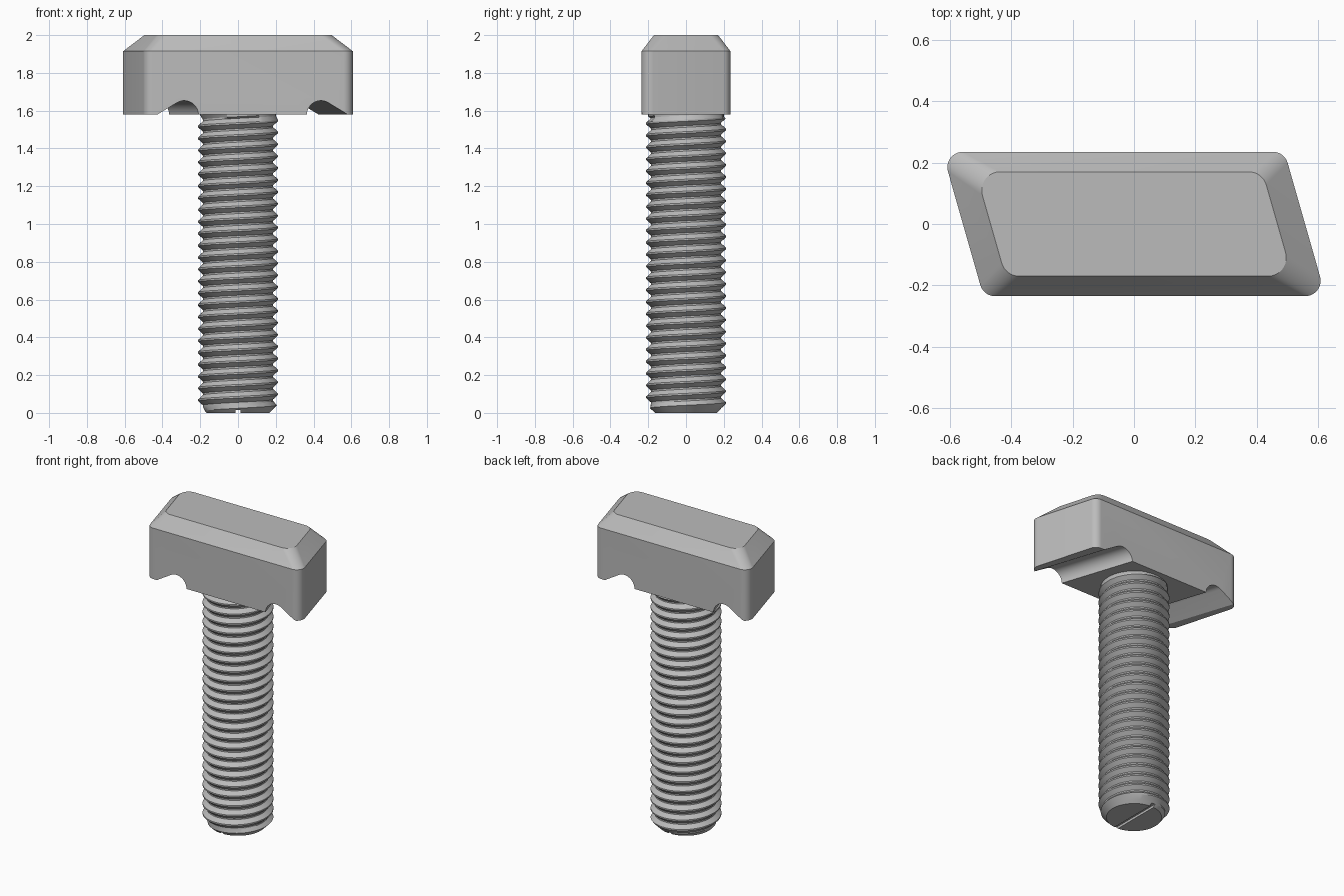
import bpy, bmesh
from math import sin, cos, pi, radians, atan, sqrt

if "Cube" in bpy.data.objects:
    bpy.data.objects.remove(bpy.data.objects["Cube"])

steel = bpy.data.materials.new("grey steel")
steel.use_nodes = True
GREY = (0.5, 0.5, 0.5, 1)
steel.diffuse_color = GREY
steel.node_tree.nodes["Principled BSDF"].inputs["Base Color"].default_value = GREY

SLANT = 0.285          # sideways lean of the head's short edges
HEAD_Z = 1.58          # underside of the head
PITCH = 0.063


def make_object(name, bm):
    bmesh.ops.remove_doubles(bm, verts=bm.verts, dist=1e-5)
    bmesh.ops.recalc_face_normals(bm, faces=bm.faces)
    mesh = bpy.data.meshes.new(name)
    bm.to_mesh(mesh)
    bm.free()
    mesh.materials.append(steel)
    obj = bpy.data.objects.new(name, mesh)
    bpy.context.collection.objects.link(obj)
    return obj


def loft(name, rings):
    """Skin closed rings of points and cap both ends."""
    bm = bmesh.new()
    loops = [[bm.verts.new(p) for p in ring] for ring in rings]
    n = len(loops[0])
    for low, high in zip(loops, loops[1:]):
        for i in range(n):
            j = (i + 1) % n
            bm.faces.new((low[i], low[j], high[j], high[i]))
    bm.faces.new(loops[0][::-1])
    bm.faces.new(loops[-1])
    return make_object(name, bm)


def cut(obj, cutter):
    cutter.hide_render = True
    cutter.hide_viewport = True
    mod = obj.modifiers.new("cut", 'BOOLEAN')
    mod.object = cutter
    mod.solver = 'EXACT'


def finish(obj, angle):
    """Apply the cuts, drop the cutters and smooth the rounded faces."""
    bpy.ops.object.select_all(action='DESELECT')
    bpy.context.view_layer.objects.active = obj
    obj.select_set(True)
    for mod in list(obj.modifiers):
        cutter = mod.object
        bpy.ops.object.modifier_apply(modifier=mod.name)
        bpy.data.objects.remove(cutter)
    bpy.ops.object.shade_smooth_by_angle(angle=radians(angle))


def outline(half_x, half_y, r, z, steps=10):
    """Parallelogram with rounded corners."""
    lean = atan(SLANT)
    cx, cy = half_x - r * sqrt(1 + SLANT ** 2), half_y - r
    corners = [(1, 1, lean, pi / 2), (-1, 1, pi / 2, pi + lean),
               (-1, -1, pi + lean, 1.5 * pi), (1, -1, 1.5 * pi, 2 * pi + lean)]
    points = []
    for sx, sy, a0, a1 in corners:
        for k in range(steps + 1):
            a = a0 + (a1 - a0) * k / steps
            points.append((sx * cx - SLANT * sy * cy + r * cos(a),
                           sy * cy + r * sin(a), z))
    return points


# Head: slanted block with a chamfered top
head = loft("head", [outline(0.557, 0.235, 0.05, HEAD_Z),
                     outline(0.557, 0.235, 0.05, 1.915),
                     outline(0.467, 0.17, 0.06, 2.0)])

# Relief grooves under the head: round inner wall, sloping outer wall
R = 0.075
profile = [(-R, -0.1)]
for k in range(15):
    a = radians(180 - 122 * k / 14)
    profile.append((R * cos(a), R * sin(a)))
profile += [(0.145, 0), (0.145, -0.1)]
for side in (1, -1):
    rings = [[(side * (0.362 + u) - 0.33 * y, y, HEAD_Z - 0.002 + w) for u, w in profile]
             for y in (-0.4, 0.4)]
    cut(head, loft("groove_cutter", rings))
finish(head, 25)


# Threaded shank: helical rows clipped by the end chamfer
def shank():
    bm = bmesh.new()
    seg, top = 64, HEAD_Z + 0.03
    thread = [(0, 0.186), (0.14, 0.186), (0.5, 0.211), (0.64, 0.211)]
    rows = []
    for turn in range(-2, int(top / PITCH) + 2):
        for part, radius in thread:
            row = []
            for i in range(seg + 1):
                t = i / seg
                z = min(max((turn + part + t) * PITCH, 0), top)
                r = 0.2 if z > 1.565 else min(radius, 0.165 + z)
                a = 2 * pi * t
                row.append(bm.verts.new((r * cos(a), r * sin(a), z)))
            rows.append(row)
    for low, high in zip(rows, rows[1:]):
        for i in range(seg):
            quad = (low[i], low[i + 1], high[i + 1], high[i])
            if len({round(v.co.z, 5) for v in quad}) > 1:
                bm.faces.new(quad)
    bmesh.ops.remove_doubles(bm, verts=bm.verts, dist=1e-5)
    bmesh.ops.delete(bm, geom=[v for v in bm.verts if not v.link_faces], context='VERTS')
    bmesh.ops.dissolve_degenerate(bm, edges=bm.edges, dist=1e-5)
    bmesh.ops.holes_fill(bm, edges=[e for e in bm.edges if e.is_boundary], sides=0)
    return make_object("threaded_shank", bm)


shaft = shank()

# Marking slot across the tip
slot = [[(x, y, z) for x, z in ((-0.013, -0.05), (0.013, -0.05), (0.013, 0.015), (-0.013, 0.015))]
        for y in (-0.3, 0.3)]
cut(shaft, loft("slot_cutter", slot))
finish(shaft, 25)
